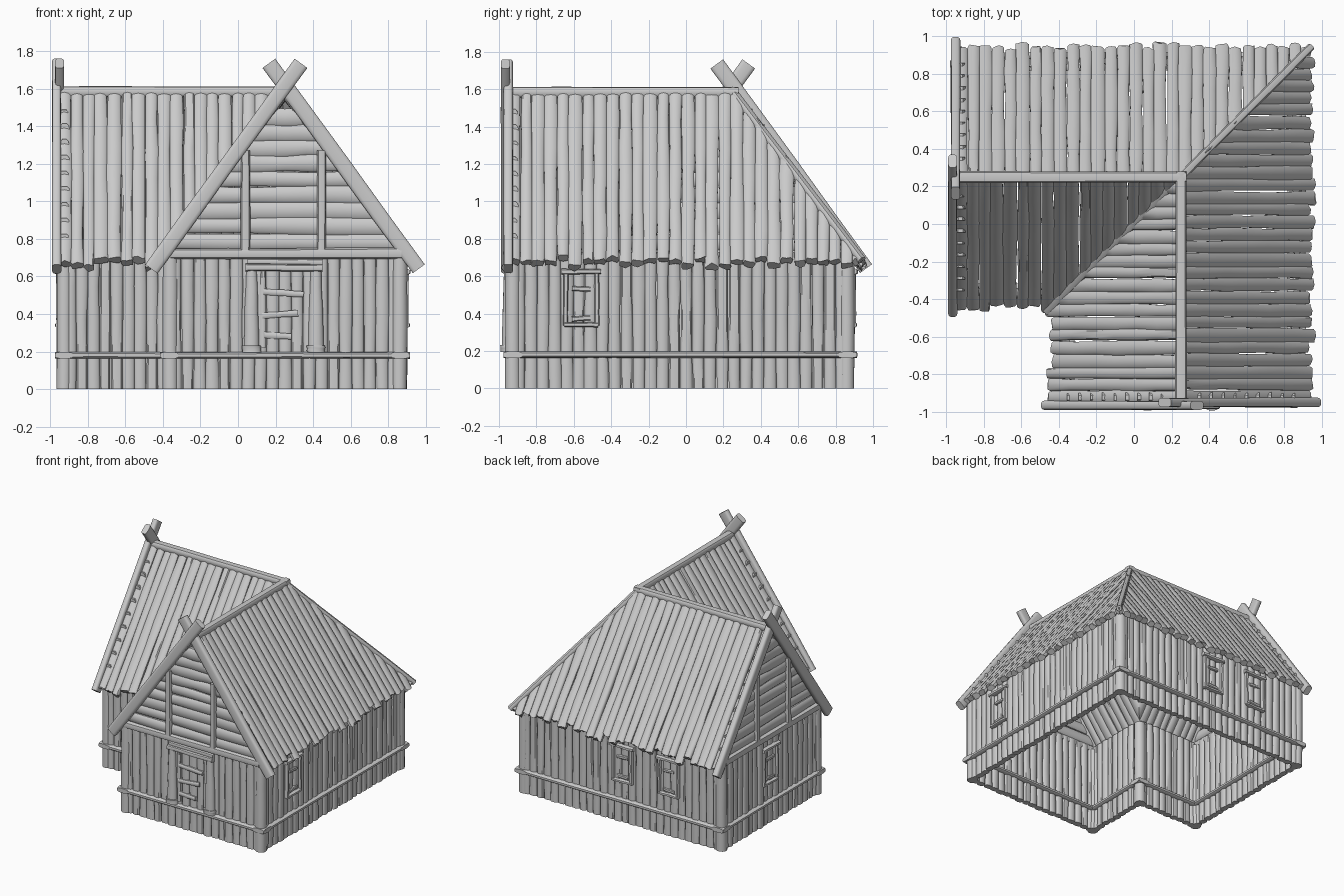
import bpy, bmesh, math, random
from mathutils import Vector as V, Matrix

if "Cube" in bpy.data.objects:
    bpy.data.objects.remove(bpy.data.objects["Cube"])

random.seed(7)
R = random.uniform
X, Y, Z = V((1, 0, 0)), V((0, 1, 0)), V((0, 0, 1))
SWAP = Matrix(((0, 1, 0, 0), (1, 0, 0, 0), (0, 0, 1, 0), (0, 0, 0, 1)))
RIDGE, WALL, FRONT, INNER = 0.25, 0.865, -0.925, -0.365


def log(bm, a, b, w, t, n, sides=10, rings=5, rough=0.06, jag=0.0, w2=None, power=0.7):
    """Hand-hewn timber from a to b; w, t are half width and half thickness (along n)."""
    a, b = V(a), V(b)
    d = (b - a).normalized()
    u = d.cross(n).normalized()
    n = u.cross(d)
    w2 = w if w2 is None else w2
    loops = []
    for i in range(rings):
        f = i / (rings - 1)
        k = (w + (w2 - w) * f) * (1 + R(-rough, rough) * 1.5)
        h = t * (w + (w2 - w) * f) / w * (1 + R(-rough, rough))
        c = a.lerp(b, f) + u * R(-rough, rough) * w + n * R(-rough, rough) * t
        loop = []
        for s in range(sides):
            g = 2 * math.pi * (s + 0.5) / sides
            x, y = (math.copysign(abs(q) ** power, q) for q in (math.cos(g), math.sin(g)))
            p = c + u * k * x + n * h * y
            if i == rings - 1:
                p += d * R(-jag, jag)
            loop.append(bm.verts.new(p))
        loops.append(loop)
    for l0, l1 in zip(loops, loops[1:]):
        for s in range(sides):
            r = (s + 1) % sides
            bm.faces.new((l0[s], l0[r], l1[r], l1[s]))
    bm.faces.new(loops[0][::-1])
    bm.faces.new(loops[-1])


def finish(bm, name, mirrored=None):
    """Make the object, and a second one reflected across the diagonal x = y."""
    for label, m in ((name, None), (mirrored, SWAP)):
        if not label:
            continue
        if m:
            bm.transform(m)
        bmesh.ops.recalc_face_normals(bm, faces=bm.faces)
        me = bpy.data.meshes.new(label)
        bm.to_mesh(me)
        ob = bpy.data.objects.new(label, me)
        bpy.context.collection.objects.link(ob)
        bpy.ops.object.select_all(action='DESELECT')
        ob.select_set(True)
        bpy.context.view_layer.objects.active = ob
        bpy.ops.object.shade_smooth_by_angle(angle=math.radians(42))
    bm.free()


def wall(name, mirrored, a, b, n):
    """Row of upright planks between two ground points."""
    bm = bmesh.new()
    a, b = V(a), V(b)
    count = round((b - a).length / 0.064)
    half = (b - a).length / count / 2
    for i in range(count):
        p = a.lerp(b, (i + 0.5) / count) + n * R(-0.005, 0.005)
        log(bm, p, p + Z * 0.73, half * R(1.0, 1.1), 0.026, n)
    finish(bm, name, mirrored)


# walls
wall("front_wall", "left_wall", (INNER, FRONT, 0), (WALL, FRONT, 0), Y)
wall("right_wall", "back_wall", (WALL, FRONT, 0), (WALL, WALL, 0), X)
wall("inner_side_wall", "inner_front_wall", (INNER, FRONT, 0), (INNER, INNER, 0), X)

# belt rails running round the walls
bm = bmesh.new()
for a, b, n in (((INNER - .05, FRONT), (WALL + .05, FRONT), Y),
                ((WALL, FRONT - .05), (WALL, WALL + .05), X),
                ((INNER, FRONT - .05), (INNER, INNER + .05), X)):
    log(bm, (*a, .18), (*b, .18), 0.018, 0.05, n, sides=12, rough=0.03, power=0.6)
finish(bm, "belt_rails", "belt_rails_mirrored")

# corner posts
bm = bmesh.new()
for x, y in ((INNER + .005, FRONT), (WALL - .005, FRONT)):
    log(bm, (x, y, 0), (x, y, .71), .042, .042, Y, sides=12, rough=.03, power=0.95)
finish(bm, "corner_posts", "corner_posts_mirrored")
bm = bmesh.new()
for c in (INNER, WALL - .005):
    log(bm, (c, c, 0), (c, c, .71), .042, .042, Y, sides=12, rough=.03, power=0.95)
finish(bm, "diagonal_corner_posts")

# roof planks: both slopes of one wing, mitred along the x = y diagonal
for side, name in ((1, "outer"), (-1, "inner")):
    bm = bmesh.new()
    y = -0.925
    while y < (0.97 if side > 0 else 0.3):
        w = R(0.029, 0.037)
        lift = R(-0.005, 0.005)
        run = 0.685 + R(-0.018, 0.018)
        log(bm, (RIDGE, y, 1.575 + lift), (RIDGE + side * run, y, 1.575 + lift - run * 1.325),
            w * 1.06, 0.024, V((side * .8, 0, .6)), rings=7, rough=.07, jag=.012)
        y += 2 * w
    bmesh.ops.delete(bm, geom=[v for v in bm.verts if False], context='VERTS')
    cut = bmesh.ops.bisect_plane(bm, geom=bm.verts[:] + bm.edges[:] + bm.faces[:], plane_co=(0, 0, 0),
                                 plane_no=V((-1, 1, 0)).normalized(), clear_outer=True)
    edges = [e for e in cut["geom_cut"] if isinstance(e, bmesh.types.BMEdge)]
    bmesh.ops.holes_fill(bm, edges=edges, sides=0)
    finish(bm, f"{name}_roof_planks", f"{name}_roof_planks_mirrored")

# ridge poles, hip pole and valley pole
bm = bmesh.new()
log(bm, (RIDGE, -0.95, 1.583), (RIDGE, RIDGE + .03, 1.583), .032, .028, Z, rough=.04, power=.6)
finish(bm, "ridge_pole", "ridge_pole_mirrored")
bm = bmesh.new()
log(bm, (RIDGE, RIDGE, 1.585), (.94, .94, .685), .022, .022, Z, rough=.04)
finish(bm, "hip_pole")
bm = bmesh.new()
log(bm, (RIDGE, RIDGE, 1.585), (-.465, -.465, .655), .022, .022, Z, rough=.04)
finish(bm, "valley_pole")

# gable infill logs
bm = bmesh.new()
z = 0.785
while z < 1.53:
    half = (1.59 - z) / 1.325
    log(bm, (RIDGE - half, FRONT, z), (RIDGE + half, FRONT, z), R(.043, .048), .028, Y, rough=.09)
    z += 0.083
finish(bm, "gable_logs", "gable_logs_mirrored")

# gable beam and uprights
bm = bmesh.new()
log(bm, (-.36, -.94, .722), (.87, -.94, .722), .03, .036, Y, rough=.07)
for x in (.04, .445):
    log(bm, (x, -.947, .74), (x, -.947, 1.27), .026, .026, Y, rough=.06)
finish(bm, "gable_frame", "gable_frame_mirrored")

# crossed barge boards
bm = bmesh.new()
for s, y in ((1, -.966), (-1, -.95)):
    log(bm, (RIDGE - s * .712, y, .64), (RIDGE + s * .085, y, 1.735), .041, .025, Y,
        sides=12, rough=.03, power=.5)
finish(bm, "barge_boards", "barge_boards_mirrored")


def window(name, c, u, n):
    """Slatted window frame; c on the wall centre line, u along the wall, n outward."""
    bm = bmesh.new()
    c = V(c) + n * 0.022
    bar = lambda u0, z0, u1, z1, w, t: log(bm, c + u * u0 + Z * z0, c + u * u1 + Z * z1, w, t, n,
                                           sides=8, rough=.08, power=.6)
    bar(-.105, .625, .105, .625, .015, .03)
    bar(-.09, .34, .09, .34, .013, .026)
    for s in (-1, 1):
        bar(s * .084, .335, s * .082, .62, .014, .022)
    bar(-.048, .535, .05, .53, .014, .014)
    bar(-.05, .37, .048, .377, .014, .014)
    finish(bm, name)


window("right_window", (WALL, -.56, 0), Y, X)
window("back_window_a", (-.05, WALL, 0), X, Y)
window("back_window_b", (-.47, WALL, 0), X, Y)
window("left_window", (FRONT, .27, 0), Y, -X)

# door: tapered posts on feet, lintels and slats
bm = bmesh.new()
for x in (.072, .415):
    log(bm, (x, -.95, .21), (x, -.95, .65), .044, .036, Y, sides=12, rough=.03, w2=.028, power=.9)
    log(bm, (x, -.955, .195), (x, -.955, .232), .05, .038, Y, sides=12, rough=.04, power=.9)
log(bm, (.04, -.955, .648), (.45, -.955, .645), .02, .03, Y)
log(bm, (.05, -.95, .68), (.45, -.95, .675), .016, .025, Y)
finish(bm, "door_frame")
bm = bmesh.new()
for x0, z0, x1, z1 in ((.135, .518, .35, .505), (.13, .39, .32, .405), (.14, .288, .285, .28)):
    log(bm, (x0, -.952, z0), (x1, -.952, z1), .017, .014, Y, sides=8, power=.6)
log(bm, (.133, -.95, .22), (.133, -.95, .63), .014, .012, Y, sides=8)
finish(bm, "door_slats")
